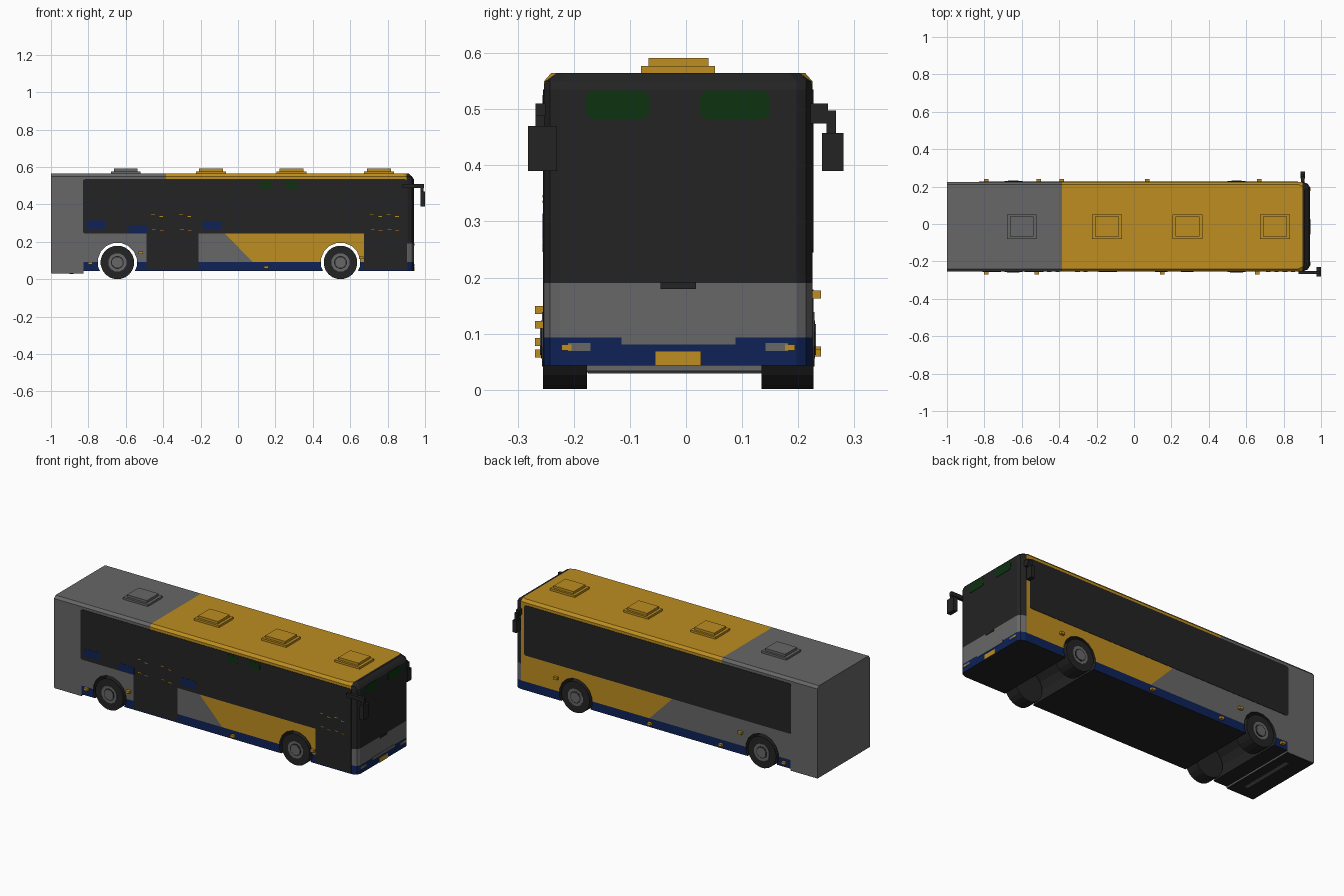
import bpy, bmesh, math
from mathutils import Vector

cube = bpy.data.objects.get("Cube")
if cube:
    bpy.data.objects.remove(cube, do_unlink=True)

# ---------- materials ----------
COLOURS = {
    "grey paint": (0.135, 0.135, 0.135),
    "gold paint": (0.51, 0.27, 0.015),
    "dark glass": (0.017, 0.017, 0.017),
    "navy paint": (0.0044, 0.016, 0.097),
    "green display": (0.0037, 0.032, 0.0052),
}
MATS = []
for mat_name, rgb in COLOURS.items():
    m = bpy.data.materials.new(mat_name)
    m.use_nodes = True
    m.diffuse_color = (*rgb, 1)
    bsdf = next(n for n in m.node_tree.nodes if n.type == 'BSDF_PRINCIPLED')
    bsdf.inputs["Base Color"].default_value = (*rgb, 1)
    bsdf.inputs["Roughness"].default_value = 0.7
    MATS.append(m)
GREY, GOLD, DARK, NAVY, GREEN = range(5)
CY = -0.014          # centre line of the body
HW = 0.239           # half width of the body
XF = 0.94            # nose


def finish(name, bm, mat=None):
    """Turn a bmesh into an object; every object shares the same slots."""
    bmesh.ops.recalc_face_normals(bm, faces=bm.faces[:])
    if mat is not None:
        for f in bm.faces:
            f.material_index = mat
    me = bpy.data.meshes.new(name)
    bm.to_mesh(me)
    bm.free()
    for m in MATS:
        me.materials.append(m)
    ob = bpy.data.objects.new(name, me)
    bpy.context.collection.objects.link(ob)
    return ob


def box(name, x, y, z, mat):
    bm = bmesh.new()
    bmesh.ops.create_cube(bm, size=1)
    for v in bm.verts:
        v.co = Vector([(a + b) / 2 + c * (b - a) for (a, b), c in zip((x, y, z), v.co)])
    return finish(name, bm, mat)


def disc(name, x, z, r, y0, y1, sides, mat):
    """Cylinder lying along y."""
    bm = bmesh.new()
    ring = [bm.verts.new((x + r * math.cos(a), y0, z + r * math.sin(a)))
            for a in [2 * math.pi * (i + 0.5) / sides for i in range(sides)]]
    face = bm.faces.new(ring)
    new = bmesh.ops.extrude_face_region(bm, geom=[face])["geom"]
    bmesh.ops.translate(bm, vec=(0, y1 - y0, 0),
                        verts=[g for g in new if isinstance(g, bmesh.types.BMVert)])
    return finish(name, bm, mat)


def plate(name, side, u, v, mat, r=0.0, out=0.004):
    """Thin rounded panel on the 'right' (-y), 'left' (+y) or 'front' (+x) side."""
    pts = []
    corners = [(u[1], v[1], 0), (u[0], v[1], 1), (u[0], v[0], 2), (u[1], v[0], 3)]
    for cu, cv, q in corners:
        if r == 0:
            pts.append((cu, cv))
            continue
        su, sv = (1, -1, -1, 1)[q], (1, 1, -1, -1)[q]
        for i in range(4):
            a = math.pi / 2 * (q + i / 3)
            pts.append((cu - su * r + r * math.cos(a), cv - sv * r + r * math.sin(a)))
    place = {"right": lambda a, b, d: (a, CY - HW - d, b),
             "left": lambda a, b, d: (a, CY + HW + d, b),
             "front": lambda a, b, d: (XF + d, a, b)}[side]
    bm = bmesh.new()
    back = [bm.verts.new(place(a, b, -0.001)) for a, b in pts]
    front = [bm.verts.new(place(a, b, out)) for a, b in pts]
    bm.faces.new(back)
    bm.faces.new(front)
    n = len(pts)
    for i in range(n):
        j = (i + 1) % n
        bm.faces.new((back[i], back[j], front[j], front[i]))
    return finish(name, bm, mat)


# ---------- body: lofted plan outlines ----------
bm = bmesh.new()
rings = []
for z, xf, w in ((0.043, XF, HW), (0.535, XF, HW), (0.55, 0.93, HW), (0.565, 0.912, HW - 0.013)):
    half = [(-1, w), (xf - 0.035, w), (xf - 0.01, w - 0.011), (xf, w - 0.028)]
    outline = half + [(x, -y) for x, y in reversed(half)]
    rings.append([bm.verts.new((x, CY + y, z)) for x, y in outline])
bm.faces.new(rings[0])
bm.faces.new(rings[-1])
for lo, hi in zip(rings, rings[1:]):
    for i in range(len(lo)):
        j = (i + 1) % len(lo)
        bm.faces.new((lo[i], lo[j], hi[j], hi[i]))
bmesh.ops.recalc_face_normals(bm, faces=bm.faces[:])

# cut along the paint borders
SLANT_P, SLANT_N = Vector((-0.07, 0, 0.245)), Vector((0.155, 0, 0.15))
for co, no in (((0, 0, 0.093), (0, 0, 1)), ((0, 0, 0.19), (0, 0, 1)), ((0, 0, 0.245), (0, 0, 1)),
               ((0.9, 0, 0), (1, 0, 0)), ((-0.825, 0, 0), (1, 0, 0)), ((-0.385, 0, 0), (1, 0, 0)),
               (SLANT_P, SLANT_N)):
    bmesh.ops.bisect_plane(bm, geom=bm.verts[:] + bm.edges[:] + bm.faces[:],
                           dist=1e-5, plane_co=co, plane_no=no)


def paint(c, n):
    if n.z < -0.5:
        return DARK
    if n.x < -0.9:
        return GREY
    if c.x > 0.9:
        return NAVY if c.z < 0.093 else GREY if c.z < 0.19 else DARK
    if c.z < 0.093:
        return NAVY if c.x > -0.825 else GREY
    if c.z < 0.245:
        return GOLD if (c - SLANT_P).dot(SLANT_N) > 0 else GREY
    return GOLD if c.x > -0.385 else GREY


bm.normal_update()
for f in bm.faces:
    f.material_index = paint(f.calc_center_median(), f.normal)
body = finish("body", bm)

# wheel arches cut right through the body
WHEELS = {"rear": -0.645, "front": 0.548}
for wx in WHEELS.values():
    cutter = disc("arch_cutter", wx, 0.09, 0.106, -0.5, 0.5, 16, DARK)
    cutter.hide_render = True
    mod = body.modifiers.new("arch", 'BOOLEAN')
    mod.operation, mod.solver, mod.object = 'DIFFERENCE', 'EXACT', cutter
    bpy.context.view_layer.objects.active = body
    bpy.ops.object.modifier_apply(modifier=mod.name)
    bpy.data.objects.remove(cutter, do_unlink=True)

# ---------- wheels ----------
for end, wx in WHEELS.items():
    for side, s, inner in (("right", -1, -0.176), ("left", 1, 0.135)):
        outer = CY + s * 0.241
        disc(f"{end}_{side}_tyre", wx, 0.09, 0.09, inner, outer, 20, DARK)
        disc(f"{end}_{side}_rim", wx, 0.09, 0.05, outer - s * 0.01, outer + s * 0.002, 12, GREY)
        disc(f"{end}_{side}_rim_ring", wx, 0.09, 0.035, outer, outer + s * 0.003, 12, DARK)
        disc(f"{end}_{side}_hub", wx, 0.09, 0.03, outer, outer + s * 0.005, 8, GREY)

# ---------- rear skirt and underside ----------
box("rear_skirt", (-1, -0.825), (CY - HW, CY + HW), (0.034, 0.046), GREY)
box("rear_skirt_floor", (-0.998, -0.827), (CY - HW + 0.002, CY + HW - 0.002), (0.031, 0.035), DARK)
box("rear_skirt_strip", (-0.9, -0.88), (-0.175, 0.147), (0.029, 0.033), GREY)

# ---------- roof hatches ----------
for i, hx in enumerate((-0.6, -0.145, 0.285, 0.755)):
    m = GREY if i == 0 else GOLD
    box(f"hatch_base_{i}", (hx - 0.08, hx + 0.08), (-0.08, 0.052), (0.56, 0.577), m)
    box(f"hatch_lid_{i}", (hx - 0.064, hx + 0.064), (-0.067, 0.04), (0.57, 0.591), m)

# ---------- side glass and doors ----------
plate("right_window_band", "right", (-0.83, 0.903), (0.245, 0.535), DARK, 0.012, 0.002)
plate("left_window_band", "left", (-0.83, 0.878), (0.245, 0.535), DARK, 0.012, 0.002)
plate("middle_door", "right", (-0.49, -0.21), (0.05, 0.26), DARK, 0, 0.002)
plate("front_door", "right", (0.675, 0.903), (0.05, 0.26), DARK, 0, 0.002)
for i, x in enumerate((0.145, 0.285)):
    plate(f"side_display_{i}", "right", (x - 0.033, x + 0.033), (0.485, 0.525), GREEN, 0.008, 0.003)
for i, (x, z) in enumerate(((-0.76, 0.292), (-0.535, 0.268), (-0.14, 0.29))):
    plate(f"window_sticker_{i}", "right", (x - 0.05, x + 0.05), (z - 0.022, z + 0.022), NAVY, 0.006, 0.003)
# broken outlines of the door signs
for d, xs in (("middle", (-0.43, -0.28)), ("front", (0.74, 0.83))):
    for x in xs:
        for k, (dx, z) in enumerate(((-0.025, 0.345), (0.02, 0.335), (-0.02, 0.268), (0.022, 0.262))):
            plate(f"{d}_door_mark", "right", (x + dx - 0.01, x + dx + 0.01),
                  (z - 0.002, z + 0.002), GOLD, 0, 0.003)

# ---------- side marker lamps ----------
for side, s, lamps in (("right", -1, ((-0.79, 0.085), (-0.52, 0.142), (0.15, 0.065), (0.66, 0.116))),
                       ("left", 1, ((-0.79, 0.07), (-0.51, 0.17), (-0.385, 0.066), (0.07, 0.066), (0.67, 0.17)))):
    for x, z in lamps:
        y = sorted((CY + s * 0.23, CY + s * 0.255))
        box(f"{side}_marker_lamp", (x - 0.012, x + 0.012), y, (z - 0.007, z + 0.007), GOLD)

# ---------- front details ----------
plate("route_display_right", "front", (-0.178, -0.065), (0.483, 0.533), GREEN, 0.014, 0.002)
plate("route_display_left", "front", (0.025, 0.15), (0.483, 0.533), GREEN, 0.014, 0.002)
plate("bumper_recess", "front", (-0.115, 0.088), (0.081, 0.096), GREY, 0, 0.002)
plate("number_plate", "front", (-0.055, 0.027), (0.043, 0.069), GOLD, 0, 0.003)
plate("wiper_cover", "front", (-0.045, 0.018), (0.18, 0.192), DARK, 0, 0.003)
for side, s in (("right", -1), ("left", 1)):
    u = sorted((CY + s * 0.156, CY + s * 0.196))
    plate(f"{side}_headlight", "front", u, (0.069, 0.083), GREY, 0, 0.002)
    u = sorted((CY + s * 0.19, CY + s * 0.208))
    plate(f"{side}_indicator", "front", u, (0.07, 0.081), GOLD, 0, 0.003)

# ---------- mirrors ----------
box("right_mirror_arm", (0.88, 0.995), (-0.268, -0.25), (0.488, 0.51), DARK)
box("right_mirror_post", (0.976, 0.992), (-0.268, -0.252), (0.46, 0.495), DARK)
box("right_mirror_head", (0.975, 1.0), (-0.282, -0.23), (0.39, 0.47), DARK)
box("left_mirror_arm", (0.893, 0.912), (0.215, 0.253), (0.475, 0.51), DARK)
box("left_mirror_post", (0.895, 0.91), (0.25, 0.267), (0.45, 0.498), DARK)
box("left_mirror_head", (0.89, 0.915), (0.242, 0.281), (0.39, 0.458), DARK)
